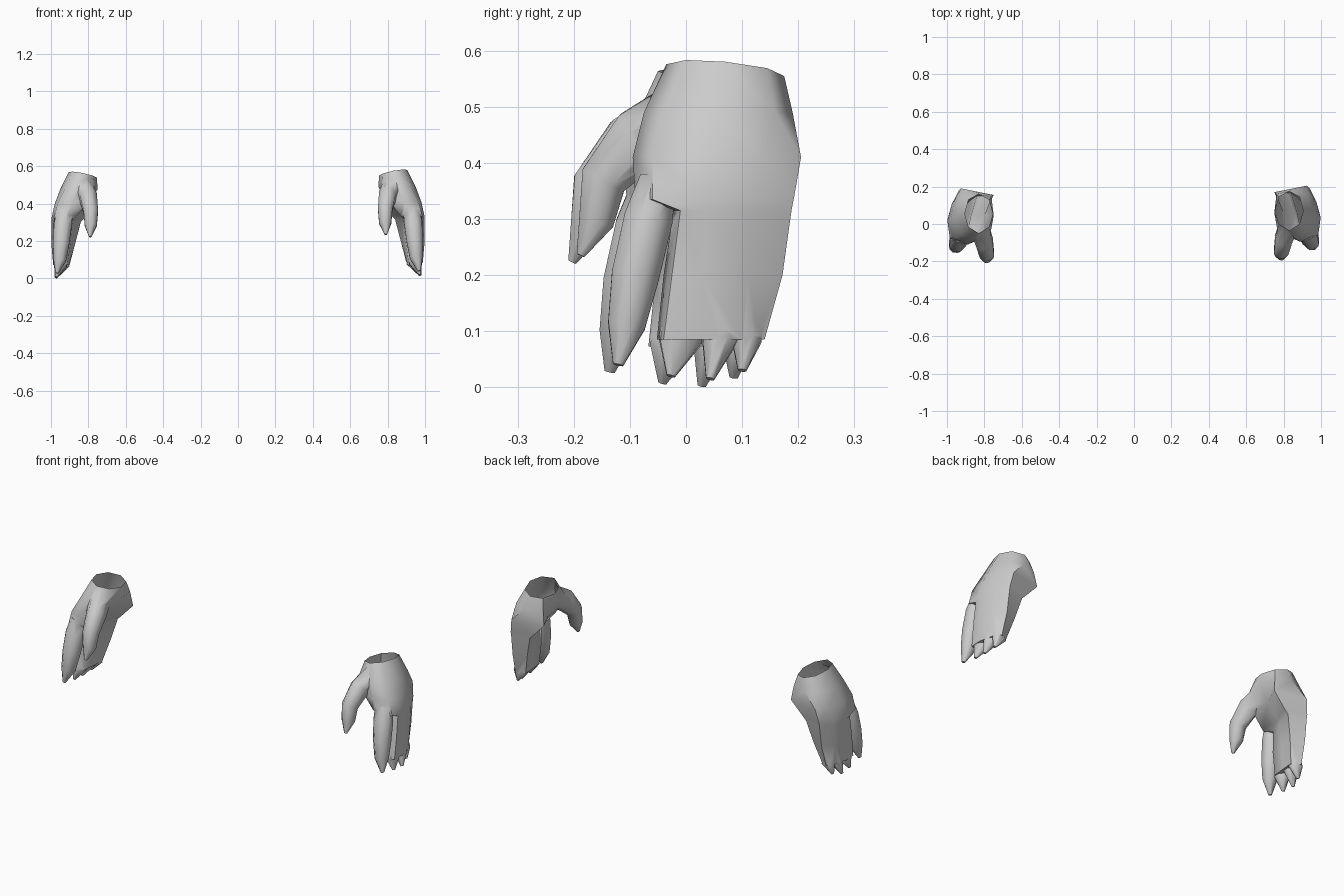
import bpy, bmesh, math
from mathutils import Vector, Matrix

if "Cube" in bpy.data.objects:
    bpy.data.objects.remove(bpy.data.objects["Cube"])


def loft(name, rings):
    """Closed skin through rings of equal vertex count."""
    bm = bmesh.new()
    vr = [[bm.verts.new(p) for p in r] for r in rings]
    n = len(vr[0])
    for a, b in zip(vr, vr[1:]):
        for i in range(n):
            j = (i + 1) % n
            bm.faces.new((a[i], a[j], b[j], b[i]))
    bm.faces.new(vr[0])
    bm.faces.new(vr[-1])
    bmesh.ops.recalc_face_normals(bm, faces=bm.faces)
    me = bpy.data.meshes.new(name)
    bm.to_mesh(me)
    bm.free()
    ob = bpy.data.objects.new(name, me)
    bpy.context.collection.objects.link(ob)
    return ob


def finger(name, path, sides=8):
    """Tapered tube: path of (x, y, z, radius across x, radius along depth)."""
    pts = [Vector(p[:3]) for p in path]
    rings = []
    for i, p in enumerate(path):
        t = (pts[min(i + 1, len(pts) - 1)] - pts[max(i - 1, 0)]).normalized()
        v = t.cross(Vector((1, 0, 0))).normalized()
        u = v.cross(t)
        rings.append([pts[i] + u * p[3] * math.cos(a) + v * p[4] * math.sin(a)
                      for a in (math.tau * (k + 0.5) / sides for k in range(sides))])
    return loft(name, rings)


# palm and the fused fingers: (height, eight x,y points from outer front round the back)
sections = [
    (0.565, [(.885, 0), (.905, .07), (.885, .145), (.83, .175), (.775, .145), (.755, .07), (.775, 0), (.83, -.035)]),
    (0.49, [(.925, -.04), (.95, .06), (.925, .16), (.85, .19), (.762, .16), (.75, .06), (.77, -.05), (.86, -.075)]),
    (0.41, [(.965, -.06), (.98, .04), (.96, .14), (.925, .205), (.75, .17), (.80, .06), (.81, -.06), (.89, -.095)]),
    (0.335, [(.985, -.06), (.997, .03), (.975, .12), (.938, .192), (.82, .165), (.86, .06), (.87, -.06), (.925, -.09)]),
    (0.315, [(.985, -.01), (.998, .035), (.975, .12), (.938, .188), (.84, .165), (.872, .06), (.885, 0), (.93, -.022)]),
    (0.20, [(.987, -.025), (.998, .03), (.975, .11), (.94, .172), (.87, .145), (.885, .06), (.895, -.015), (.94, -.04)]),
    (0.085, [(.985, -.04), (.988, .03), (.972, .10), (.945, .14), (.90, .115), (.905, .05), (.912, -.02), (.945, -.052)]),
]
rings = []
for i, (z, pts) in enumerate(sections):
    s = 1 if i == 0 else 0  # only the wrist rim is slanted
    rings.append([(x, y, z + s * (0.2 * (x - .83) - 0.1 * (y - .072))) for x, y in pts])
hand = loft("right_hand", rings)

# thumb, index finger and the three short fingertips
parts = [
    finger("thumb", [(.83, 0, .50, .055, .055), (.80, -.08, .445, .05, .06),
                     (.787, -.147, .37, .042, .045), (.787, -.16, .295, .035, .034),
                     (.79, -.188, .235, .007, .008)]),
    finger("index_finger", [(.925, -.05, .37, .045, .035), (.936, -.067, .30, .052, .047),
                            (.945, -.09, .20, .047, .046), (.953, -.106, .11, .037, .036),
                            (.968, -.121, .04, .008, .01)]),
]
for x, y, tx, ty, tz, r in [(.95, -.01, .972, -.027, .02, .042),
                            (.948, .06, .974, .043, .015, .034),
                            (.936, .108, .958, .1, .03, .029)]:
    parts.append(finger("fingertip", [(x, y, .12, .03, r * .8), (x, y, .085, .038, r),
                                      (tx, ty, tz, .007, .008)]))

# weld every digit into the palm
for p in parts:
    m = hand.modifiers.new("weld", 'BOOLEAN')
    m.operation = 'UNION'
    m.solver = 'EXACT'
    m.object = p
bpy.context.view_layer.update()
dg = bpy.context.evaluated_depsgraph_get()
mesh = bpy.data.meshes.new_from_object(hand.evaluated_get(dg))
hand.modifiers.clear()
hand.data = mesh
for p in parts:
    bpy.data.objects.remove(p)

# open the wrist
bm = bmesh.new()
bm.from_mesh(mesh)
bm.normal_update()
cap = [f for f in bm.faces if f.calc_center_median().z > .545 and f.normal.z > .9]
bmesh.ops.delete(bm, geom=cap, context='FACES')
bmesh.ops.remove_doubles(bm, verts=bm.verts, dist=.001)
bm.to_mesh(mesh)
bm.free()

# mirrored left hand, set slightly lower and further forward
left = hand.copy()
left.name = "left_hand"
left.data = mesh.copy()
left.data.transform(Matrix.Translation((0, -.015, -.012)) @ Matrix.Scale(-1, 4, (1, 0, 0)))
left.data.flip_normals()
bpy.context.collection.objects.link(left)

for o in (hand, left):
    bpy.ops.object.select_all(action='DESELECT')
    o.select_set(True)
    bpy.context.view_layer.objects.active = o
    bpy.ops.object.shade_smooth_by_angle(angle=math.radians(55))
